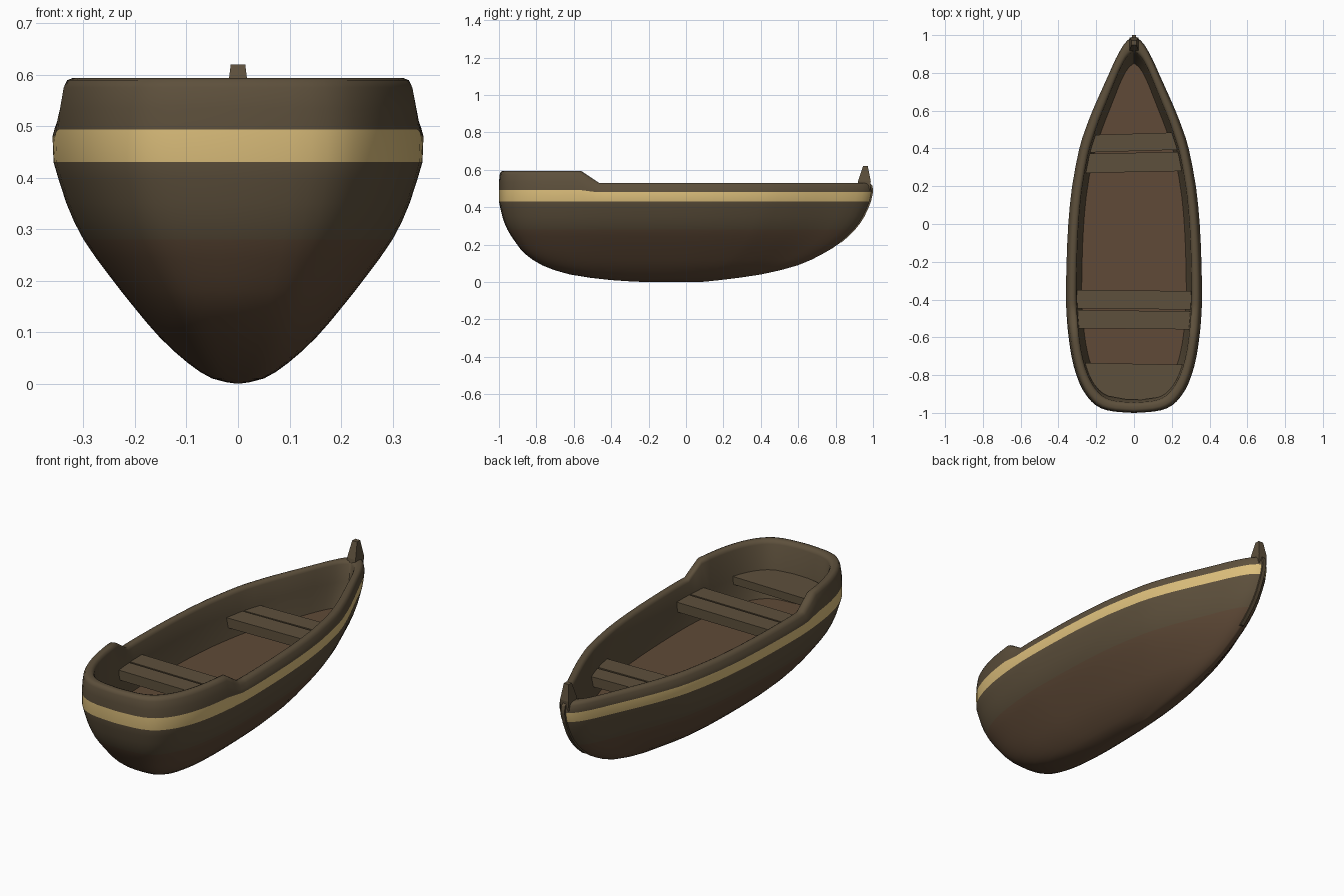
import bpy, bmesh, math

if "Cube" in bpy.data.objects:
    bpy.data.objects.remove(bpy.data.objects["Cube"])


def material(name, rgb):
    m = bpy.data.materials.new(name)
    m.diffuse_color = (*rgb, 1)
    m.use_nodes = True
    m.node_tree.nodes["Principled BSDF"].inputs["Base Color"].default_value = m.diffuse_color
    return m


OLIVE = material("olive_wood", (0.11, 0.08, 0.045))
BROWN = material("brown_wood", (0.115, 0.068, 0.038))
GOLD = material("gold_paint", (0.72, 0.52, 0.2))

# half outline seen from above: (y, half width), bow to stern
PLAN = [(1, 0), (.985, .024), (.95, .057), (.88, .096), (.8, .132), (.7, .177), (.6, .221),
        (.5, .259), (.4, .29), (.2, .328), (0, .348), (-.2, .357), (-.38, .36), (-.475, .357),
        (-.575, .349), (-.7, .331), (-.8, .305), (-.88, .27), (-.94, .225), (-.975, .175),
        (-.993, .105), (-1, 0)]

# waterlines from the keel up to the painted stripe:
# (z, extra height at the stern, half width, stern y, bow y)
LOWER = [(0, 0, .003, -.22, .08), (.01, 0, .05, -.4, .18), (.04, 0, .097, -.62, .4),
         (.09, 0, .152, -.77, .6), (.15, 0, .203, -.86, .73), (.21, 0, .25, -.91, .825),
         (.28, 0, .3, -.955, .9), (.35, 0, .333, -.982, .95), (.43, 0, .358, -1, .985)]
# over the rim and down the inside to the floor
UPPER = [(.48, .013, .36, -1, .996), (.495, .04, .356, -1, .996), (.515, .06, .349, -.996, .992),
         (.526, .063, .342, -.99, .983), (.53, .063, .332, -.98, .97), (.53, .063, .32, -.965, .94),
         (.526, .063, .311, -.953, .925), (.515, .06, .305, -.945, .915),
         (.43, 0, .3, -.932, .9), (.315, 0, .277, -.9, .85)]


def smooth_rows(rows):
    """Add a rounded midpoint between neighbouring rows."""
    out = [rows[0]]
    for i in range(len(rows) - 1):
        a, b = rows[i], rows[i + 1]
        p, q = rows[max(i - 1, 0)], rows[min(i + 2, len(rows) - 1)]
        out.append(tuple((9 * (u + v) - s - t) / 16 for s, u, v, t in zip(p, a, b, q)))
        out.append(b)
    return out


def fit_y(y, stern, bow):
    return stern + (y + 1) / 2 * (bow - stern)


def finish(name, bm, mats, smooth=0):
    bmesh.ops.recalc_face_normals(bm, faces=bm.faces)
    me = bpy.data.meshes.new(name)
    bm.to_mesh(me)
    bm.free()
    for m in mats:
        me.materials.append(m)
    ob = bpy.data.objects.new(name, me)
    bpy.context.collection.objects.link(ob)
    if smooth:
        bpy.ops.object.select_all(action='DESELECT')
        ob.select_set(True)
        bpy.context.view_layer.objects.active = ob
        bpy.ops.object.shade_smooth_by_angle(angle=math.radians(smooth))
    return ob


# hull: skin the stacked waterlines, cap keel and floor
lower = smooth_rows(LOWER)
rows = lower + UPPER
half = smooth_rows(PLAN)
outline = [(x, y) for y, x in half] + [(-x, y) for y, x in half[-2:0:-1]]
bm = bmesh.new()
rings = []
for z, rise, w, ys, yb in rows:
    rings.append([bm.verts.new((x / .36 * w, fit_y(y, ys, yb),
                                z + rise * min(max((-.475 - y) / .1, 0), 1)))
                  for x, y in outline])
n = len(outline)
stripe = len(lower) - 1
for k in range(len(rings) - 1):
    a, b = rings[k], rings[k + 1]
    for i in range(n):
        j = (i + 1) % n
        f = bm.faces.new((a[i], a[j], b[j], b[i]))
        f.material_index = 1 if rows[k + 1][0] < .29 else 2 if k == stripe else 0
for ring in (rings[0], rings[-1]):
    bm.faces.new(ring).material_index = 1
finish("hull", bm, (OLIVE, BROWN, GOLD), 50)


def inner_half_width(y):
    """Half width of the inside of the hull at seat height."""
    _, _, w, ys, yb = UPPER[-2]
    p = [(fit_y(py, ys, yb), px / .36 * w) for py, px in half]
    for (y0, x0), (y1, x1) in zip(p, p[1:]):
        if y1 <= y <= y0:
            return x1 + (x0 - x1) * (y - y1) / (y0 - y1)
    return 0.02


def plank(name, y0, y1, top, thick, skew, steps=1):
    """Board trimmed to the inside of the hull, slightly skewed."""
    ys = [y0 + (y1 - y0) * i / steps for i in range(steps + 1)]
    pts = [(inner_half_width(y) + .004, y) for y in ys]
    pts += [(-x, y) for x, y in reversed(pts)]
    bm = bmesh.new()
    f = bm.faces.new([bm.verts.new((x, y + skew * x, top - thick)) for x, y in pts])
    up = bmesh.ops.extrude_face_region(bm, geom=[f])
    for v in up["geom"]:
        if isinstance(v, bmesh.types.BMVert):
            v.co.z = top
    finish(name, bm, (OLIVE,))


# seats: two double-plank benches and a stern seat
plank("front_seat_fore_plank", .386, .478, .418, .05, .03)
plank("front_seat_aft_plank", .275, .377, .418, .05, .02)
plank("middle_seat_fore_plank", -.45, -.352, .453, .05, -.01)
plank("middle_seat_aft_plank", -.555, -.459, .453, .05, -.01)
plank("stern_seat", -.93, -.74, .448, .04, -.02, 12)


def loft_boxes(name, sections):
    """Rectangular sections (half width, y back, y front, z) joined in a bar."""
    bm = bmesh.new()
    loops = [[bm.verts.new(c) for c in ((-h, a, z), (h, a, z), (h, b, z), (-h, b, z))]
             for h, a, b, z in sections]
    for lo, hi in zip(loops, loops[1:]):
        for i in range(4):
            j = (i + 1) % 4
            bm.faces.new((lo[i], lo[j], hi[j], hi[i]))
    bm.faces.new(loops[0])
    bm.faces.new(loops[-1])
    finish(name, bm, (OLIVE,))


# stem strip down the bow, and the post on top of it
loft_boxes("stem", [(.01, r[4] - .05, r[4] + .004, r[0]) for r in lower[10:] + UPPER[:4]])
loft_boxes("bow_post", [(.024, .912, .985, .49), (.024, .92, .988, .54), (.014, .947, .972, .62)])
